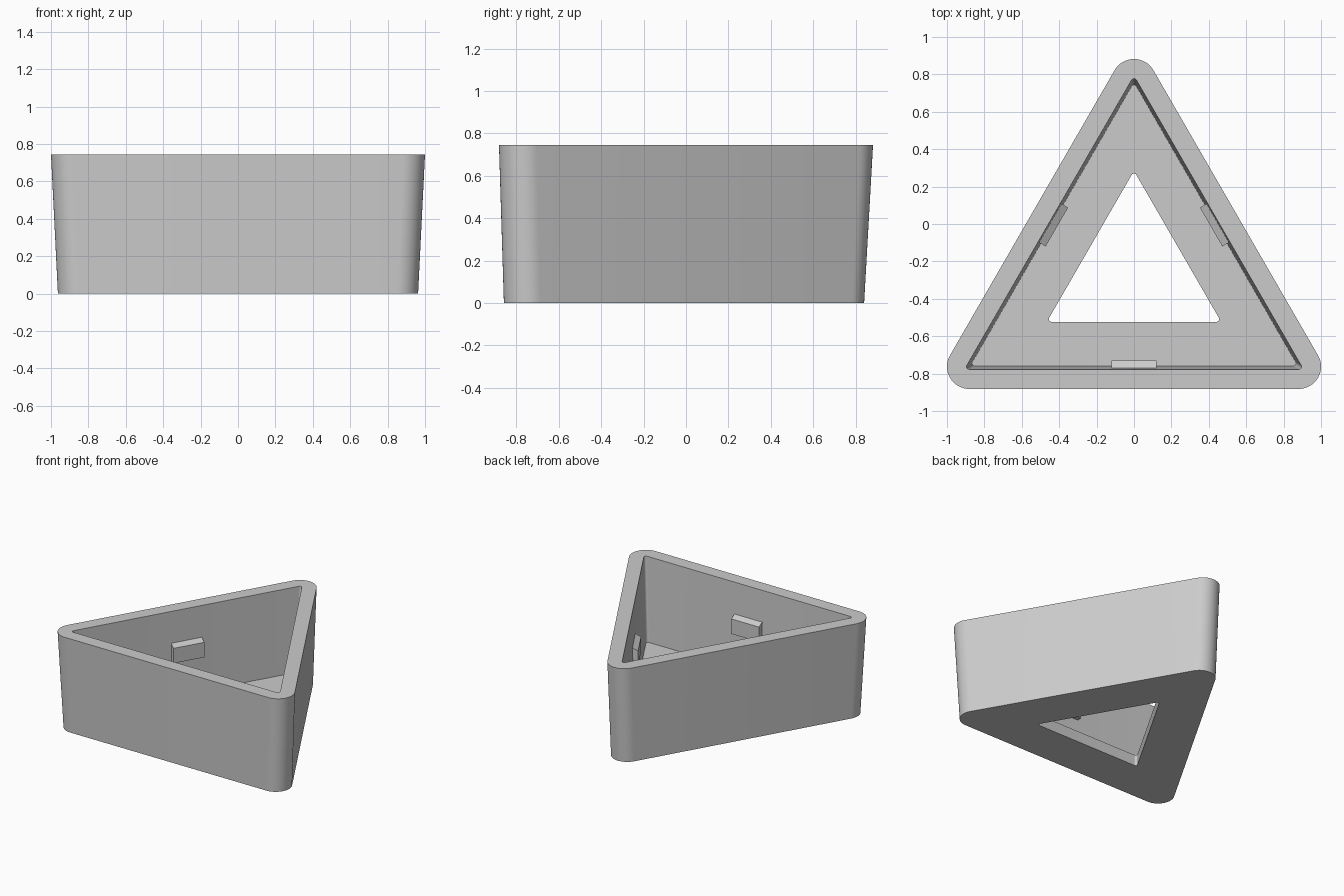
import bpy, bmesh
from math import radians, cos, sin
from mathutils import Matrix, Vector

cube = bpy.data.objects.get("Cube")
if cube:
    bpy.data.objects.remove(cube, do_unlink=True)

CENTRE_Y = -0.254     # centroid of the triangle
HEIGHT = 0.745
FLOOR = 0.085
BASE_SCALE = 0.963    # walls taper towards the bottom
SEGMENTS = 16         # facets per rounded corner

grey = bpy.data.materials.new("grey_plastic")
grey.use_nodes = True
colour = (0.6, 0.6, 0.6, 1)
grey.diffuse_color = colour
grey.node_tree.nodes["Principled BSDF"].inputs["Base Color"].default_value = colour


def finish(bm, name):
    bmesh.ops.recalc_face_normals(bm, faces=bm.faces[:])
    mesh = bpy.data.meshes.new(name)
    bm.to_mesh(mesh)
    bm.free()
    mesh.materials.append(grey)
    obj = bpy.data.objects.new(name, mesh)
    obj.location.y = CENTRE_Y
    bpy.context.collection.objects.link(obj)
    return obj


def taper(z):
    return BASE_SCALE + (1 - BASE_SCALE) * z / HEIGHT


def triangle_loop(bm, reach, radius, z, scale=1):
    """Rounded triangle: corner arcs of a radius, centred at a reach."""
    verts = []
    for corner in (-30, 90, 210):
        mid = Vector((cos(radians(corner)), sin(radians(corner)))) * reach
        for i in range(SEGMENTS + 1):
            a = radians(corner - 60 + 120 * i / SEGMENTS)
            p = (mid + Vector((cos(a), sin(a))) * radius) * scale
            verts.append(bm.verts.new((p.x, p.y, z)))
    return verts


# Tray: one closed skin of loops around the wall, floor and opening
bm = bmesh.new()
loops = [
    triangle_loop(bm, 0.51, 0.014, 0),
    triangle_loop(bm, 1.016, 0.12, 0, BASE_SCALE),
    triangle_loop(bm, 1.016, 0.12, HEIGHT),
    triangle_loop(bm, 1.016, 0.015, HEIGHT),
    triangle_loop(bm, 1.016, 0.015, FLOOR, taper(FLOOR)),
    triangle_loop(bm, 0.51, 0.014, FLOOR),
]
for a, b in zip(loops, loops[1:] + loops[:1]):
    for i in range(len(a)):
        j = (i + 1) % len(a)
        bm.faces.new((a[i], a[j], b[j], b[i]))
tray = finish(bm, "triangular_tray")
bpy.ops.object.select_all(action='DESELECT')
tray.select_set(True)
bpy.context.view_layer.objects.active = tray
bpy.ops.object.shade_smooth_by_angle(angle=radians(30))

# Clips: a small sloped-top block on the middle of each inner wall
profile = [(0.476, 0.36), (0.53, 0.36), (0.53, 0.507), (0.476, 0.477)]
for name, turn in (("front_clip", 0), ("left_clip", 120), ("right_clip", 240)):
    bm = bmesh.new()
    ends = [[bm.verts.new((x, -d, z)) for d, z in profile] for x in (-0.12, 0.12)]
    bm.faces.new(ends[0])
    bm.faces.new(ends[1])
    for i in range(4):
        j = (i + 1) % 4
        bm.faces.new((ends[0][i], ends[0][j], ends[1][j], ends[1][i]))
    bm.transform(Matrix.Rotation(radians(turn), 4, 'Z'))
    finish(bm, name)
